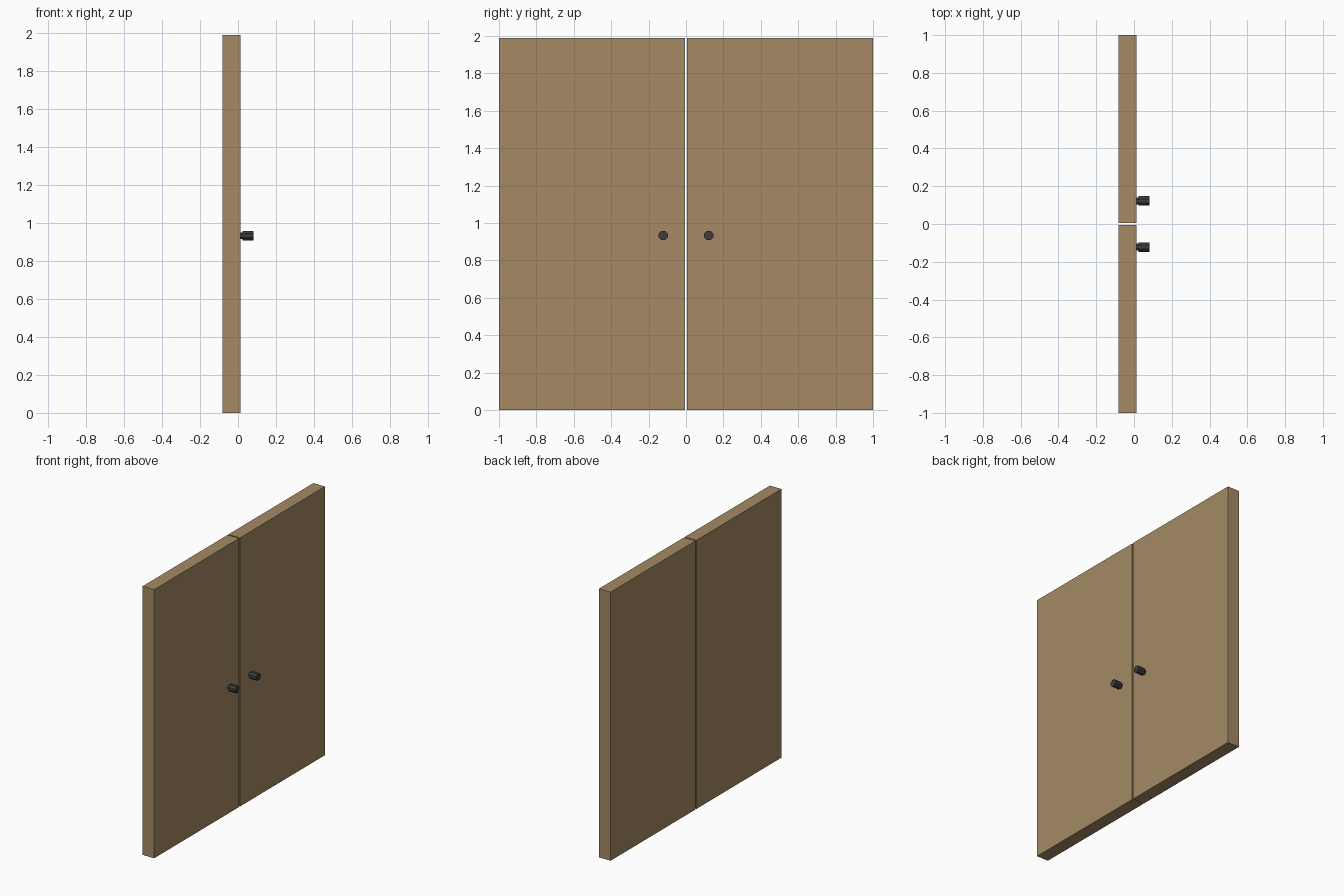
import bpy, bmesh, math
from mathutils import Matrix

if "Cube" in bpy.data.objects:
    bpy.data.objects.remove(bpy.data.objects["Cube"])

X_BACK, X_FACE, X_TIP = -0.082, 0.013, 0.082
HEIGHT, GAP = 1.99, 0.005
KNOB_Y, KNOB_Z = 0.122, 0.933


def material(name, colour):
    m = bpy.data.materials.new(name)
    m.diffuse_color = (*colour, 1)
    m.use_nodes = True
    m.node_tree.nodes["Principled BSDF"].inputs["Base Color"].default_value = m.diffuse_color
    return m


wood = material("tan_wood", (0.376, 0.254, 0.127))
dark = material("dark_metal", (0.045, 0.045, 0.047))


def add_object(name, bm, mat):
    mesh = bpy.data.meshes.new(name)
    bm.to_mesh(mesh)
    bm.free()
    mesh.materials.append(mat)
    bpy.context.collection.objects.link(bpy.data.objects.new(name, mesh))


def door(name, side):
    bm = bmesh.new()
    bmesh.ops.create_cube(bm, size=1)
    width = 1 - GAP
    bmesh.ops.scale(bm, vec=(X_FACE - X_BACK, width, HEIGHT), verts=bm.verts)
    centre = ((X_FACE + X_BACK) / 2, side * (GAP + width / 2), HEIGHT / 2)
    bmesh.ops.translate(bm, vec=centre, verts=bm.verts)
    add_object(name, bm, wood)


def cylinder_x(bm, x0, x1, radius, y):
    # eight-sided cylinder lying along x, with flats up and sideways
    place = (Matrix.Translation(((x0 + x1) / 2, y, KNOB_Z))
             @ Matrix.Rotation(math.pi / 2, 4, 'Y')
             @ Matrix.Rotation(math.pi / 8, 4, 'Z'))
    bmesh.ops.create_cone(bm, cap_ends=True, segments=8, radius1=radius,
                          radius2=radius, depth=x1 - x0, matrix=place)


def knob(name, side):
    bm = bmesh.new()
    cylinder_x(bm, X_FACE - 0.005, 0.03, 0.019, side * KNOB_Y)   # stem
    cylinder_x(bm, 0.025, X_TIP, 0.027, side * KNOB_Y)           # grip
    add_object(name, bm, dark)


# Two door leaves with a knob each
for label, side in (("near", -1), ("far", 1)):
    door(label + "_door", side)
    knob(label + "_knob", side)
